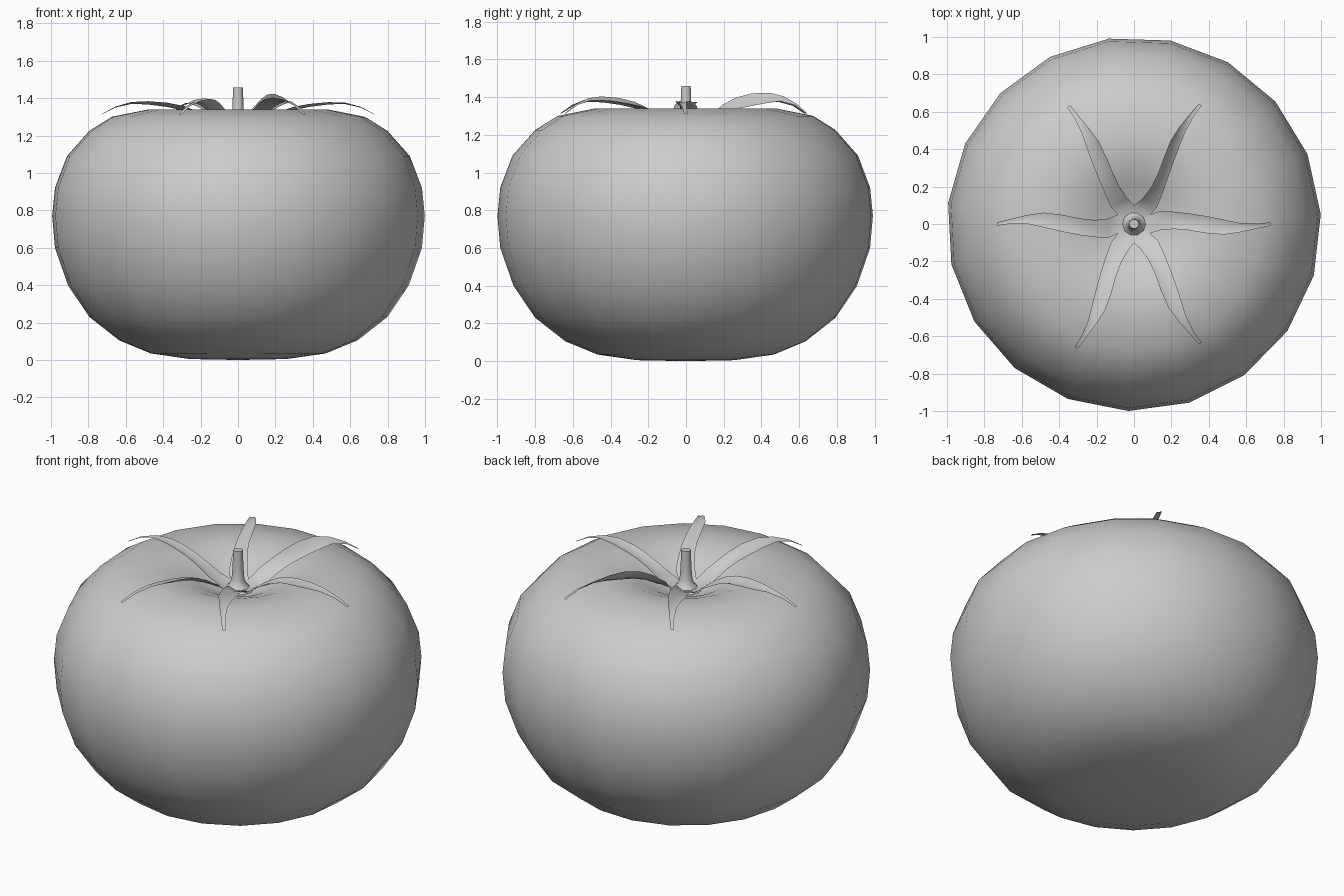
import bpy, bmesh, math
from mathutils import Vector

if "Cube" in bpy.data.objects:
    bpy.data.objects.remove(bpy.data.objects["Cube"])


def finish(name, bm, angle):
    me = bpy.data.meshes.new(name)
    bmesh.ops.remove_doubles(bm, verts=bm.verts, dist=0.001)
    bmesh.ops.recalc_face_normals(bm, faces=bm.faces)
    bm.to_mesh(me)
    bm.free()
    ob = bpy.data.objects.new(name, me)
    bpy.context.collection.objects.link(ob)
    bpy.ops.object.select_all(action='DESELECT')
    ob.select_set(True)
    bpy.context.view_layer.objects.active = ob
    bpy.ops.object.shade_smooth_by_angle(angle=math.radians(angle))
    return ob


def lathe(name, profile, sides, angle, start=0.0):
    """Turn an (r, z) profile around z; r = 0 closes the end."""
    bm = bmesh.new()
    rings = []
    for r, z in profile:
        rings.append([bm.verts.new((r * math.cos(start + math.tau * i / sides),
                                    r * math.sin(start + math.tau * i / sides), z))
                      for i in range(sides)] if r else [bm.verts.new((0, 0, z))])
    for a, b in zip(rings, rings[1:]):
        for i in range(sides):
            j = (i + 1) % sides
            f = [a[i % len(a)], a[j % len(a)], b[j % len(b)], b[i % len(b)]]
            bm.faces.new(list(dict.fromkeys(f)))
    return finish(name, bm, angle)


# Fruit body with dimpled top
lathe("tomato_body", [
    (0, 0.0), (0.26, 0.005), (0.47, 0.035), (0.64, 0.105), (0.80, 0.23),
    (0.915, 0.40), (0.985, 0.60), (1.0, 0.77), (0.985, 0.92), (0.92, 1.09),
    (0.80, 1.225), (0.68, 1.3), (0.48, 1.34), (0.34, 1.325), (0.22, 1.28),
    (0.11, 1.225), (0, 1.2)], 19, 80, math.radians(3))

# Stem, flared where it meets the calyx
lathe("stem", [(0.085, 1.225), (0.05, 1.25), (0.035, 1.285), (0.03, 1.35),
               (0.026, 1.458), (0, 1.458)], 10, 45)

# Leafy calyx: (radius fraction, height, half width, fold depth) along each sepal
ROWS = [(0.04, 1.24, 0.0165, 0.0), (0.12, 1.243, 0.0495, 0.0),
        (0.19, 1.27, 0.052, 0.010), (0.29, 1.306, 0.046, 0.018),
        (0.40, 1.338, 0.045, 0.018), (0.52, 1.358, 0.046, 0.016),
        (0.66, 1.372, 0.040, 0.012), (0.78, 1.374, 0.024, 0.008),
        (0.90, 1.352, 0.013, 0.004), (1.0, 1.312, 0.009, 0.002)]
# angle, length, extra arch, twist, sideways bend
SEPALS = [(0, 0.73, -0.01, 0.0, 0.02), (61, 0.73, 0.018, 0.9, -0.02),
          (119, 0.72, 0.0, -0.45, 0.015), (180, 0.73, -0.01, 0.15, 0.025),
          (245, 0.73, 0.0, 0.35, -0.02), (299, 0.73, 0.015, -0.3, 0.02)]

bm = bmesh.new()
for deg, length, arch, twist, bend in SEPALS:
    prev = None
    for k, (t, z, w, fold) in enumerate(ROWS):
        # Inner rows sit on an even hexagon so neighbouring sepals join up
        a = math.radians(round(deg / 60) * 60 if k < 2 else deg)
        out = Vector((math.cos(a), math.sin(a), 0))
        side = Vector((-out.y, out.x, 0))
        s = math.sin(math.pi * t)
        roll = twist * s if k > 1 else 0
        across = side * math.cos(roll) + Vector((0, 0, math.sin(roll)))
        centre = out * t * (length if k > 1 else 0.72)
        if k > 1:
            centre += side * bend * math.sin(math.tau * t)
        centre.z = z + arch * s * t
        half = w if k > 1 else t * 0.72 * math.tan(math.pi / 6)
        row = [bm.verts.new(centre - across * half + Vector((0, 0, fold))),
               bm.verts.new(centre),
               bm.verts.new(centre + across * half + Vector((0, 0, fold)))]
        if prev:
            for i in (0, 1):
                bm.faces.new((prev[i], row[i], row[i + 1], prev[i + 1]))
        prev = row
finish("calyx", bm, 60)
